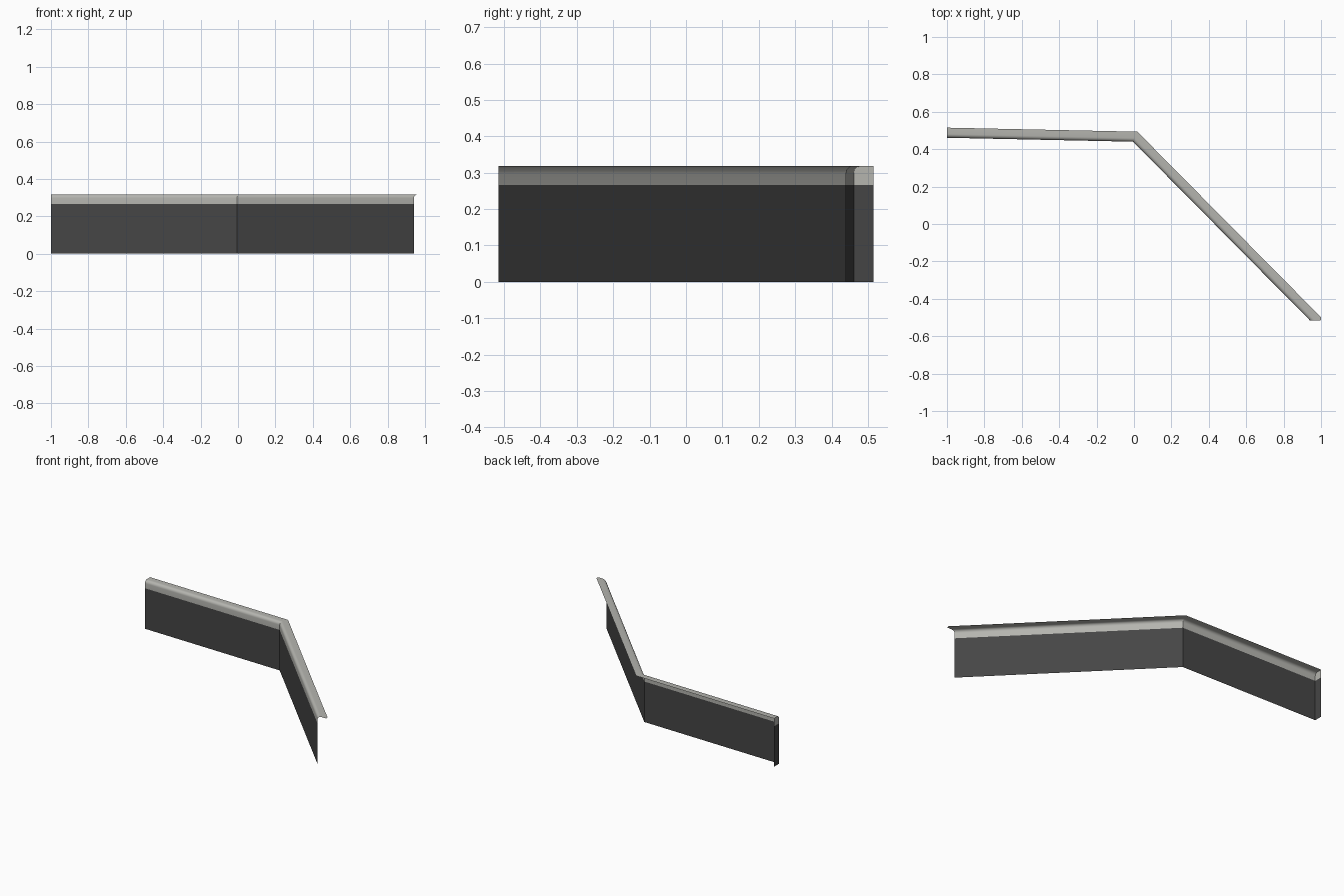
import bpy, bmesh, math
from mathutils import Vector

cube = bpy.data.objects.get("Cube")
if cube:
    bpy.data.objects.remove(cube, do_unlink=True)


def material(name, colour):
    mat = bpy.data.materials.new(name)
    mat.use_nodes = True
    mat.diffuse_color = (*colour, 1)
    bsdf = mat.node_tree.nodes["Principled BSDF"]
    bsdf.inputs["Base Color"].default_value = (*colour, 1)
    bsdf.inputs["Roughness"].default_value = 0.8
    return mat


dark = material("dark_wall", (0.06, 0.06, 0.06))
stone = material("pale_stone", (0.46, 0.46, 0.43))

# Plan of the front edge and the main heights
START, CORNER, END = Vector((-1, 0.461)), Vector((-0.005, 0.44)), Vector((0.94, -0.515))
SILL, TOP, DEPTH, RADIUS = 0.266, 0.318, 0.054, 0.02


def normal(a, b):
    d = (b - a).normalized()
    return Vector((-d.y, d.x))


N1, N2 = normal(START, CORNER), normal(CORNER, END)
MITRE = (N1 + N2) / (1 + N1.dot(N2))

# Coping section as (setback, height): upright face, rounded nose, flat top
profile = [(0, SILL)]
for i in range(7):
    a = math.radians(15 * i)
    profile.append((RADIUS * (1 - math.cos(a)), TOP - RADIUS * (1 - math.sin(a))))
profile += [(0.0425, TOP), (DEPTH, TOP)]


def at_start(t):
    return START + Vector((0, t))


def at_corner(t):
    return CORNER + MITRE * t


def at_end(t):
    # Square cut at the far end, clipped on its outer corner
    x = END.x + t / N2.y
    over = max(0, x - 1)
    return Vector((x - over, END.y + over * N2.x / N2.y))


def stations(a, b, n, count, first, last):
    mids = [lambda t, p=a.lerp(b, i / count): p + n * t for i in range(1, count)]
    return [first, *mids, last]


def make(name, bm, mat, smooth=False):
    mesh = bpy.data.meshes.new(name)
    bm.to_mesh(mesh)
    bm.free()
    mesh.materials.append(mat)
    ob = bpy.data.objects.new(name, mesh)
    bpy.context.collection.objects.link(ob)
    if smooth:
        bpy.ops.object.select_all(action="DESELECT")
        ob.select_set(True)
        bpy.context.view_layer.objects.active = ob
        bpy.ops.object.shade_smooth_by_angle(angle=math.radians(35))


def coping(name, rows):
    # Each stone is its own strip so the joints stay crisp
    bm = bmesh.new()
    for left, right in zip(rows, rows[1:]):
        l, r = [[bm.verts.new((*f(t), z)) for t, z in profile] for f in (left, right)]
        for i in range(len(profile) - 1):
            bm.faces.new((l[i], r[i], r[i + 1], l[i + 1]))
    make(name, bm, stone, True)


def panel(name, points, mat):
    bm = bmesh.new()
    bm.faces.new([bm.verts.new(p) for p in points])
    make(name, bm, mat)


def wall(name, a, b):
    panel(name, [(*a, 0), (*b, 0), (*b, SILL), (*a, SILL)], dark)


# Coping stones along both legs
coping("long_leg_coping", stations(START, CORNER, N1, 7, at_start, at_corner))
coping("angled_leg_coping", stations(CORNER, END, N2, 9, at_corner, at_end))

# Closed end of the coping
panel("coping_end", [(*at_start(t), z) for t, z in profile + [(DEPTH, SILL)]], stone)

# Wall faces under the coping and the end return
wall("long_leg_wall", START, CORNER)
wall("angled_leg_wall", CORNER, END)
wall("end_wall", at_start(DEPTH), START)
